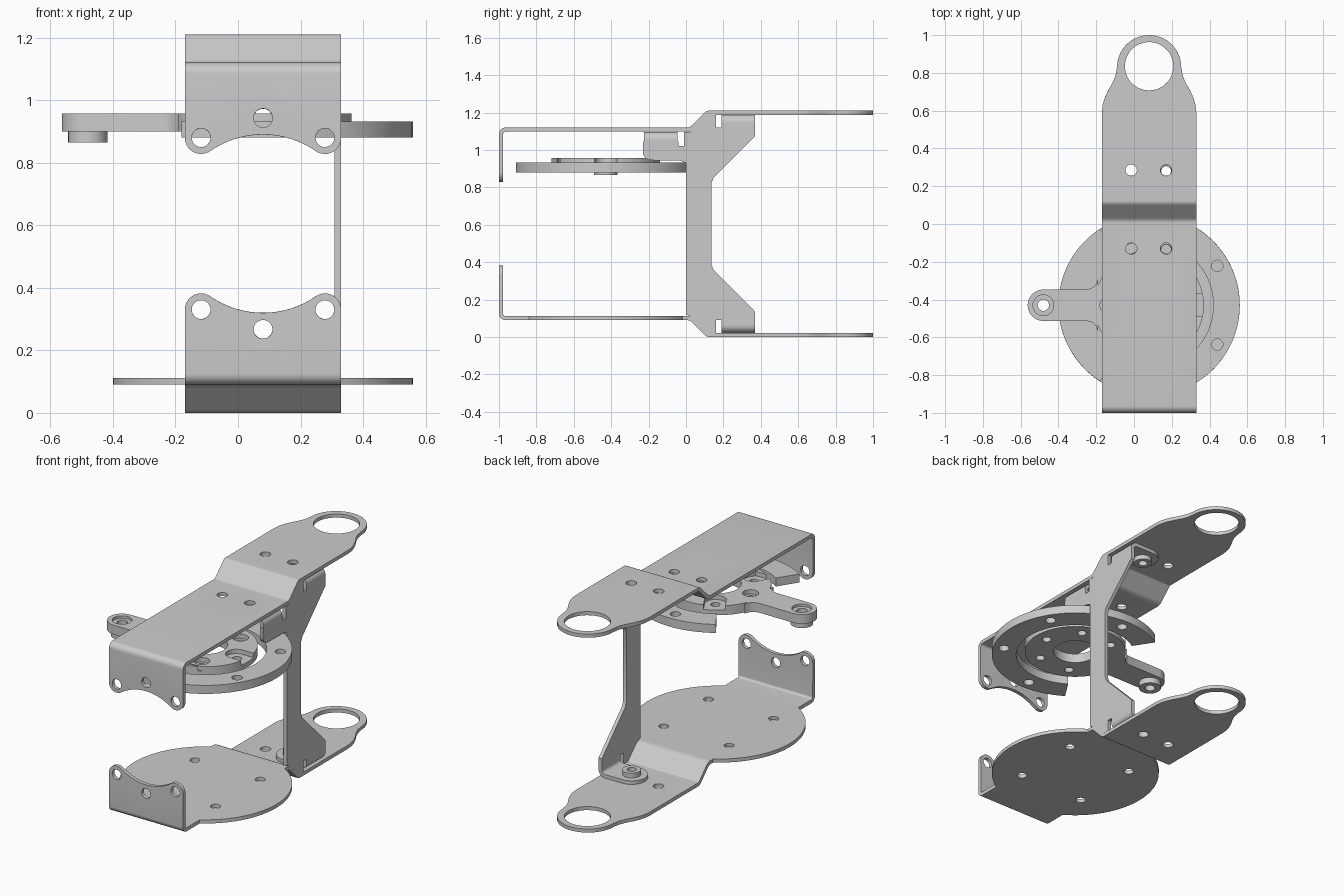
import bpy, bmesh
from math import sin, cos, tan, radians, hypot, asin, degrees
from mathutils import Vector as V

if "Cube" in bpy.data.objects:
    bpy.data.objects.remove(bpy.data.objects["Cube"])

H, T, CX, CY = 1.21, 0.022, 0.08, -0.43


def arc(cx, cy, r, a0, a1, n=16):
    return [(cx + r * cos(radians(a0 + (a1 - a0) * i / n)),
             cy + r * sin(radians(a0 + (a1 - a0) * i / n))) for i in range(n + 1)]


def circle(cx, cy, r, n=32):
    return arc(cx, cy, r, 0, 360, n)[:-1]


def rounded(pts, r, n=6):
    """Round the inner corners of an open path."""
    out = [V(pts[0])]
    for a, b, c in zip(pts, pts[1:], pts[2:]):
        a, b, c = V(a), V(b), V(c)
        d0, d1 = (a - b).normalized(), (c - b).normalized()
        half = d0.angle(d1) / 2
        cut = r / tan(half)
        centre = b + (d0 + d1).normalized() * r / sin(half)
        p, q = b + d0 * cut - centre, b + d1 * cut - centre
        for i in range(n + 1):
            out.append(centre + p.lerp(q, i / n).normalized() * r)
    return out + [V(pts[-1])]


def lengths(path):
    s = [0.0]
    for a, b in zip(path, path[1:]):
        s.append(s[-1] + (V(b) - V(a)).length)
    return s


def sheet(name, loops, path, t, place):
    """Fill flat loops (u, s), thicken, then fold s along a path (a, b)."""
    path = [V(p) for p in path]
    S = lengths(path)
    dirs = [(b - a).normalized() for a, b in zip(path, path[1:])]
    inner = []
    for i, p in enumerate(path):
        d0, d1 = dirs[max(i - 1, 0)], dirs[min(i, len(dirs) - 1)]
        n0, n1 = V((d0.y, -d0.x)), V((d1.y, -d1.x))
        m = (n0 + n1).normalized()
        inner.append(p + m * t / m.dot(n0))
    bm = bmesh.new()
    for loop in loops:
        vs = [bm.verts.new((u, s, 0)) for u, s in loop]
        for i, v in enumerate(vs):
            bm.edges.new((vs[i - 1], v))
    bmesh.ops.triangle_fill(bm, use_beauty=True, edges=bm.edges[:], normal=(0, 0, 1))
    for s in S[1:-1]:
        bmesh.ops.bisect_plane(bm, geom=bm.verts[:] + bm.edges[:] + bm.faces[:],
                               dist=1e-5, plane_co=(0, s, 0), plane_no=(0, 1, 0))
    res = bmesh.ops.extrude_face_region(bm, geom=bm.faces[:])
    for g in res['geom']:
        if isinstance(g, bmesh.types.BMVert):
            g.co.z = 1
    for v in bm.verts:
        u, s, side = v.co
        i = 0
        while i < len(S) - 2 and s > S[i + 1]:
            i += 1
        line = inner if side > 0.5 else path
        p = line[i].lerp(line[i + 1], (s - S[i]) / (S[i + 1] - S[i]))
        v.co = place(u, p.x, p.y)
    bmesh.ops.recalc_face_normals(bm, faces=bm.faces[:])
    me = bpy.data.meshes.new(name)
    bm.to_mesh(me)
    bm.free()
    ob = bpy.data.objects.new(name, me)
    bpy.context.collection.objects.link(ob)
    return ob


def flat(name, loops, z_low, z_high):
    return sheet(name, loops, [(0, z_high), (1, z_high)], z_high - z_low,
                 lambda u, a, b: (u, a, b))


# folded upper and lower arms: front flange, step, ring end
arm_path = rounded([(-1, .822), (-1, 1.12), (.02, 1.12), (.11, H), (1, H)], .035)
arm_s = lengths(arm_path)


def s_at(y):
    for i in range(len(arm_path) - 2, 0, -1):
        a, b = arm_path[i].x, arm_path[i + 1].x
        if a <= y <= b and b > a:
            return arm_s[i] + (arm_s[i + 1] - arm_s[i]) * (y - a) / (b - a)


def folded_arm(name, bulge, holes, place):
    half = arc(0, -.227, .295, 90, 55.2) + arc(.198, .058, .052, 235.2, 360)[1:]
    if bulge:
        a = degrees(asin(.41 / .48))
        half += [(x, s_at(y)) for x, y in arc(0, CY, .48, -a, a, 40)]
    half += [(x, s_at(y)) for x, y in
             [(.25, .59), (.246, .63), (.236, .665), (.218, .705), (.195, .745), (.178, .785)]]
    half += [(x, s_at(min(y, .9999))) for x, y in arc(0, .83, .17, 0, 90)]
    outline = half + [(-x, s) for x, s in reversed(half[1:-1])]
    loops = [outline, circle(-.198, .058, .03), circle(.198, .058, .03),
             circle(0, .121, .03), circle(0, s_at(.835), .128, 48)]
    loops += [circle(x - CX, s_at(y), r) for x, y, r in holes]
    sheet(name, loops, arm_path, T, place)


rear_holes = [(-.015, .285, .03), (.17, .285, .03)]
folded_arm("upper_arm", False, rear_holes + [(-.015, -.13, .03), (.17, -.13, .03)],
           lambda u, a, b: (u + CX, a, b))
folded_arm("lower_arm", True,
           rear_holes + [(CX + i * .22, CY + j * .215, .028) for i in (-1, 1) for j in (-1, 1)],
           lambda u, a, b: (u + CX, a, H - b))

# side bracket web
def upright(u, a, b):
    return (.33 - a, u, b)


def upright_low(u, a, b):
    return (.33 - a, u, H - b)


rear = [(.135, .82), (.147, .85), (.37, 1.075), (.37, 1.138), (.19, 1.138), (.19, 1.12),
        (.16, 1.12), (.16, 1.188), (.115, 1.188)]
front = [(.022, 1.097), (-.01, 1.097), (-.01, 1.02), (-.04, 1.02), (-.04, 1.046),
         (-.23, 1.046)] + arc(-.185, .99, .045, 180, 270, 8) + [(-.03, .943), (0, .93)]
web = rear + front + [(0, .12), (.02, .112)] + [(y, H - z) for y, z in reversed(rear)]
sheet("side_bracket", [web], [(0, 0), (0, 1.3)], T, upright)

# bracket tabs folded inward, each with a threaded boss
for name, y, z, place in (("upper_rear", .28, 1.188, upright),
                          ("upper_front", -.135, 1.096, upright),
                          ("lower_rear", .28, 1.188, upright_low)):
    path = rounded([(0, z - .05), (0, z), (.25, z)], .04)
    end = lengths(path)[-1] - .09
    outline = [(y + .09, 0)] + arc(y, end, .09, 0, 180, 24) + [(y - .09, 0)]
    sheet(name + "_tab", [outline, circle(y, end, .028)], path, T, place)
    z0, z1 = z - T - .028, z - T
    if place is upright_low:
        z0, z1 = H - z1, H - z0
    flat(name + "_boss", [circle(.17, y, .052), circle(.17, y, .026)], z0, z1)

# open ring
ring = arc(CX, CY, .48, -123, 123, 64) + arc(CX, CY, .34, 123, -123, 56)
flat("open_ring", [ring] + [circle(CX + .417 * cos(radians(a)), CY + .417 * sin(radians(a)), .03)
                            for a in (-90, -30, 30, 90)], .88, .932)


# hub: drilled base disc with a slotted plate on top
def hub_hole(angle, r):
    return circle(CX + .215 * cos(radians(angle)), CY + .215 * sin(radians(angle)), r, 24)


bore = circle(CX, CY, .125, 48)
flat("hub_base", [circle(CX, CY, .29, 72), bore] +
     [hub_hole(a, .026) for a in range(0, 360, 60)], .9, .93)
gap = degrees(asin(.06 / .29))
spider = []
for d in (0, 120, 240):
    c, s = cos(radians(d)), sin(radians(d))
    spider += arc(CX, CY, .29, d - 60, d - gap)[1:]
    spider += arc(CX + .21 * c, CY + .21 * s, .06, d - 90, d - 270)
    spider += arc(CX, CY, .29, d + gap, d + 60)
spider.pop()
spider.append((CX - .145, CY - .29 * sin(radians(60))))
flat("hub_top", [spider, bore] + [hub_hole(a, .045) for a in (60, 180, 300)], .93, .957)

# lever with end bushing
px = -.48
edge = [(-.19, .14), (-.205, .105), (-.225, .09), (-.25, .083)]
lever = [(x, CY + y) for x, y in edge] + arc(px, CY, .083, 90, 270, 24)
lever += [(x, CY - y) for x, y in reversed(edge)]
flat("lever", [lever, circle(px, CY, .055)], .9, .957)
flat("lever_bushing", [circle(px, CY, .063), circle(px, CY, .03)], .865, .9)
flat("bushing_sleeve", [circle(px, CY, .056), circle(px, CY, .03)], .9, .942)

bpy.ops.object.select_all(action='SELECT')
bpy.context.view_layer.objects.active = bpy.context.selected_objects[0]
bpy.ops.object.shade_smooth_by_angle(angle=radians(30))
